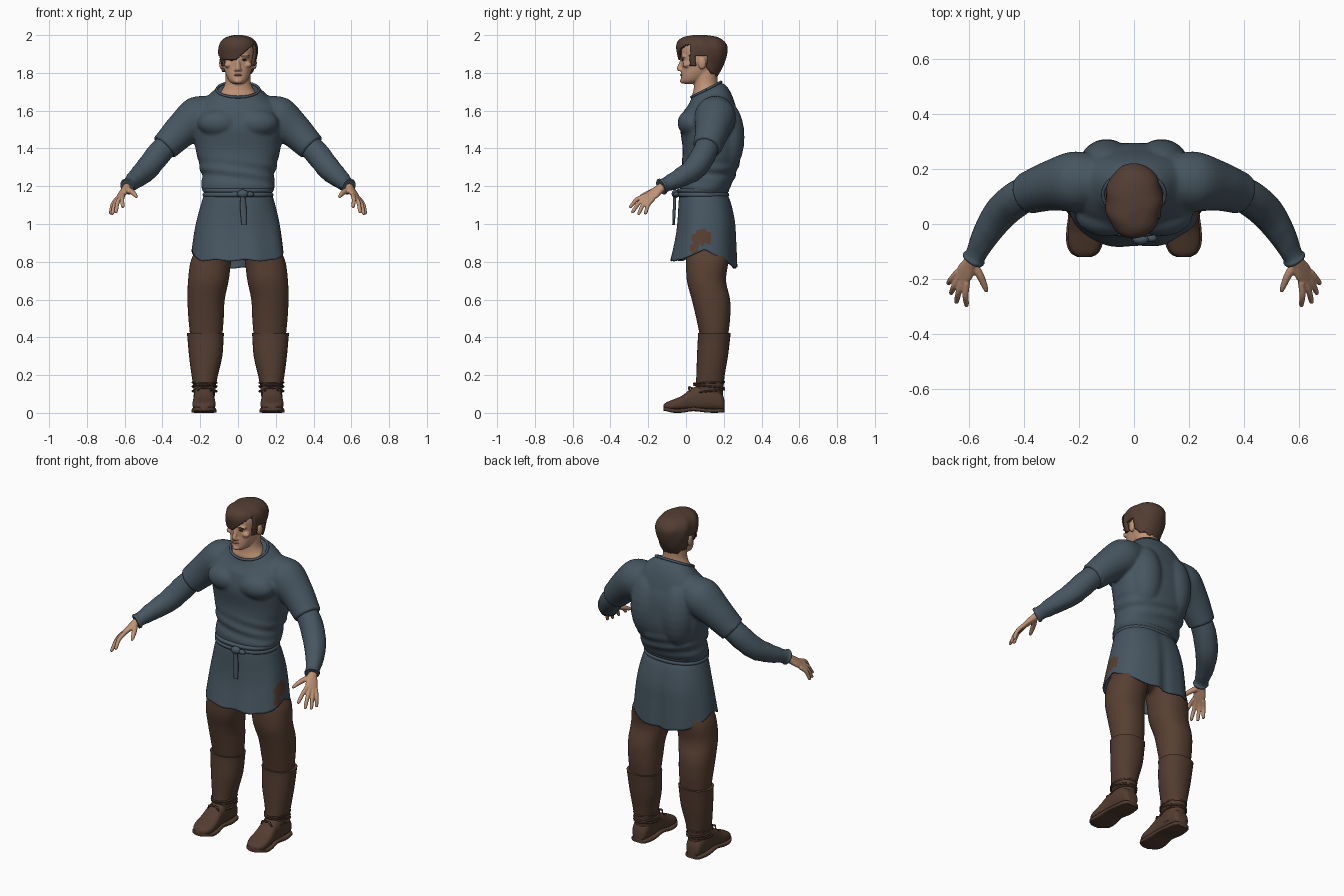
import bpy, bmesh, math
from mathutils import Vector as V, Matrix

cube = bpy.data.objects.get("Cube")
if cube:
    bpy.data.objects.remove(cube)


def material(name, rgb):
    m = bpy.data.materials.new(name)
    m.use_nodes = True
    m.diffuse_color = (*rgb, 1)
    m.node_tree.nodes["Principled BSDF"].inputs["Base Color"].default_value = (*rgb, 1)
    return m


slate = material("slate cloth", (.062, .092, .118))
brown = material("brown trousers", (.095, .050, .032))
leather = material("boot leather", (.086, .046, .030))
hair_brown = material("hair brown", (.085, .047, .033))
skin = material("skin", (.52, .29, .18))
lip = material("lips", (.36, .16, .11))
dark = material("dark eye", (.03, .02, .016))


def ring_loft(bm, secs, n=32, sub=4, p=2.0):
    """Smooth loft through elliptical sections given as (centre, u, v)."""
    def cr(a, b, c, d, t):
        return .5 * (2*b + (c-a)*t + (2*a-5*b+4*c-d)*t*t + (3*b-a-3*c+d)*t**3)
    fine, last = [], len(secs) - 1
    for i in range(last):
        q = [secs[max(0, min(last, i + k))] for k in (-1, 0, 1, 2)]
        for s in range(sub):
            fine.append([cr(*(sec[k] for sec in q), s / sub) for k in range(3)])
    fine.append(secs[-1])

    def power(c):
        return math.copysign(abs(c) ** (2 / p), c)
    loops = []
    for c, u, v in fine:
        angles = [2 * math.pi * j / n for j in range(n)]
        loops.append([bm.verts.new(c + u*power(math.cos(a)) + v*power(math.sin(a))) for a in angles])
    for a, b in zip(loops, loops[1:]):
        for j in range(n):
            bm.faces.new((a[j], a[(j+1) % n], b[(j+1) % n], b[j]))
    bm.faces.new(loops[0][::-1])
    bm.faces.new(loops[-1])


def stack(bm, rows, cx=0, **kw):
    """Upright loft from rows of (z, half width, front y, back y[, centre x])."""
    ring_loft(bm, [(V((r[4] if len(r) > 4 else cx, (r[2]+r[3])/2, r[0])), V((r[1], 0, 0)),
                    V((0, (r[3]-r[2])/2, 0))) for r in rows], **kw)


def tube(bm, pts, n=20, sub=4):
    """Limb along points of (x, y, z, radius)."""
    secs = []
    for i, q in enumerate(pts):
        t = (V(pts[min(i+1, len(pts)-1)][:3]) - V(pts[max(i-1, 0)][:3])).normalized()
        u = t.cross(V((.3, 1, .2))).normalized()
        secs.append((V(q[:3]), u * q[3], t.cross(u) * q[3]))
    ring_loft(bm, secs, n, sub)


def blob(bm, c, r):
    bmesh.ops.create_uvsphere(bm, u_segments=20, v_segments=12, radius=1,
                              matrix=Matrix.Translation(c) @ Matrix.Diagonal((*r, 1)))


def finish(name, bm, mats, mirror=False, voxel=0, smooth=4, thick=0):
    if not thick:
        bmesh.ops.recalc_face_normals(bm, faces=bm.faces)
    me = bpy.data.meshes.new(name)
    bm.to_mesh(me)
    bm.free()
    for m in mats:
        me.materials.append(m)
    for f in me.polygons:
        f.use_smooth = True
    me.set_sharp_from_angle(angle=math.radians(50))
    ob = bpy.data.objects.new(name, me)
    bpy.context.scene.collection.objects.link(ob)
    if mirror:
        ob.modifiers.new("Mirror", 'MIRROR')
    if voxel:
        r = ob.modifiers.new("Remesh", 'REMESH')
        r.mode, r.voxel_size, r.use_smooth_shade = 'VOXEL', voxel, True
        s = ob.modifiers.new("Smooth", 'SMOOTH')
        s.factor, s.iterations = .5, smooth
    if thick:
        s = ob.modifiers.new("Solidify", 'SOLIDIFY')
        s.thickness, s.offset = thick, -1
    return ob


# Tunic body: torso, chest, back muscles and short sleeves fused together
bm = bmesh.new()
stack(bm, [(1.15, .172, -.025, .21), (1.195, .195, -.032, .235), (1.24, .19, -.025, .255),
           (1.31, .205, -.022, .28), (1.4, .225, -.018, .295), (1.5, .235, -.03, .292),
           (1.57, .23, -.02, .28), (1.63, .2, .0, .255), (1.68, .145, .02, .22),
           (1.71, .113, .028, .185)], n=64, sub=6, p=2.3)
for v in bm.verts:
    x, y, z = v.co
    fold = max(0, 1 - abs(z - 1.27) / .1) * .006 * math.sin(95*z + 14*x + 9*y)
    v.co += V((x, y - .12, 0)).normalized() * fold
    v.co.z += .5 * (y - .11) * min(1, max(0, (z - 1.6) / .1))
for s in (1, -1):
    blob(bm, (s*.1, .035, 1.535), (.115, .08, .075))
    blob(bm, (s*.1, .215, 1.46), (.1, .095, .19))
    tube(bm, [(s*.12, .16, 1.6, .085), (s*.21, .155, 1.568, .11), (s*.3, .14, 1.495, .092),
              (s*.365, .12, 1.43, .08), (s*.39, .11, 1.405, .077)], n=32)
finish("tunic_body", bm, [slate], voxel=.009, smooth=5)

# Collar rim and sleeve hem rims
bm = bmesh.new()
loop = [(.113*math.cos(a), .107 + .079*math.sin(a), 1.712 + .04*math.sin(a), .007)
        for a in [k * math.pi / 12 for k in range(25)]]
tube(bm, loop, n=8, sub=2)
finish("collar", bm, [slate])

# Long under sleeves
bm = bmesh.new()
tube(bm, [(.36, .12, 1.435, .06), (.42, .095, 1.37, .065), (.485, .04, 1.29, .062),
          (.54, -.04, 1.24, .05), (.575, -.11, 1.208, .038), (.583, -.125, 1.2, .043),
          (.588, -.133, 1.196, .04)], n=28)
for v in bm.verts:
    v.co.z += .003 * math.sin(90 * v.co.x) * math.sin(70 * v.co.y)
finish("under_sleeve", bm, [slate], mirror=True)

# Skirt of the tunic with an uneven hem and a worn patch on one side
bm = bmesh.new()
stack(bm, [(.75, .243, -.083, .272), (.9, .226, -.055, .266), (1.0, .21, -.045, .26),
           (1.1, .19, -.04, .24), (1.15, .178, -.035, .222), (1.19, .17, -.03, .21)],
      n=96, sub=8, p=2.4)
bmesh.ops.recalc_face_normals(bm, faces=bm.faces)
bmesh.ops.delete(bm, geom=[f for f in bm.faces if len(f.verts) > 4], context='FACES_ONLY')
for v in bm.verts:
    x, y, z = v.co
    t = (y - .1) / .175
    hem = .868 - .06 * min(1, max(0, -1.4*t)) - .103 * max(0, t) + .004 * math.sin(40*x)
    f = (z - .75) / .44
    v.co.z = hem + f * (1.19 - hem)
    v.co += V((x, y - .1, 0)).normalized() * .004 * (1 - f) * math.sin(34*x + 25*y)
    if y > .2:
        v.co.y -= .02 * math.exp(-(x/.03)**2) * (1 - f)
for f in bm.faces:
    x, y, z = f.calc_center_median()
    y += .006 * math.sin(110 * z)
    if x > .12 and (((y-.085)/.05)**2 + ((z-.93)/.042)**2 < 1 or (abs(y-.048) < .022 and z < .93)):
        f.material_index = 1
finish("tunic_skirt", bm, [slate, brown], thick=.008)

# Cord belt with knot and hanging end
bm = bmesh.new()
stack(bm, [(1.142, .168, -.025, .21), (1.146, .184, -.044, .224), (1.158, .187, -.048, .228),
           (1.166, .181, -.042, .222), (1.176, .187, -.047, .228), (1.186, .184, -.043, .224),
           (1.19, .168, -.025, .21)], n=64, p=2.3)
blob(bm, (.025, -.056, 1.16), (.03, .02, .022))
blob(bm, (.062, -.052, 1.157), (.022, .014, .014))
ring_loft(bm, [(V((.025, -.06, 1.15)), V((.012, 0, 0)), V((0, .008, 0))),
               (V((.028, -.062, 1.08)), V((.017, 0, 0)), V((0, .008, 0))),
               (V((.032, -.066, .995)), V((.013, 0, 0)), V((0, .007, 0)))], n=16)
finish("cord_belt", bm, [slate])

# Trousers
bm = bmesh.new()
stack(bm, [(.4, .085, .075, .222, .168), (.5, .094, .054, .234, .169), (.6, .099, .03, .234, .169),
           (.7, .108, .004, .212, .157), (.8, .108, .0, .225, .144), (.87, .1, .0, .225, .122),
           (.98, .09, .01, .21, .105)], p=2.2)
blob(bm, (0, .11, .95), (.17, .1, .12))
finish("trousers", bm, [brown], mirror=True, voxel=.011, smooth=3)

# Tall boots: shaft, foot and sole
bm = bmesh.new()
stack(bm, [(.05, .052, .05, .19, .178), (.13, .058, .05, .198, .177), (.2, .07, .055, .205, .176),
           (.3, .088, .058, .222, .171), (.4, .096, .063, .234, .172), (.424, .099, .063, .237, .172)],
      p=2.2)
foot = [(.203, .03, .07), (.185, .046, .11), (.12, .055, .15), (.04, .053, .135), (-.02, .06, .092),
        (-.07, .06, .07), (-.105, .045, .055), (-.12, .02, .042)]
ring_loft(bm, [(V((.18, y, (h+.012)/2)), V((w, 0, 0)), V((0, 0, (h-.012)/2))) for y, w, h in foot],
          n=28, p=2.6)
ring_loft(bm, [(V((.18, y, .012 + (.008 if -.02 < y < .06 or y < -.1 else 0))), V((w+.006, 0, 0)),
                V((0, 0, .011))) for y, w, h in foot], n=28, p=5)
finish("boot", bm, [leather], mirror=True)

# Boot laces around the ankle with a small bow
bm = bmesh.new()
for z, tilt in ((.115, .1), (.14, -.1), (.16, .05)):
    tube(bm, [(.177 + .064*math.cos(a), .122 + .08*math.sin(a), z + .08*tilt*math.sin(a), .005)
              for a in [k * math.pi / 10 for k in range(21)]], n=8, sub=1)
for s in (1, -1):
    tube(bm, [(.177, .035, .13, .005), (.177 + s*.025, .015, .135, .006),
              (.177 + s*.035, .02, .115, .004)], n=8)
finish("boot_laces", bm, [leather], mirror=True)

# Hands: palm, four spread fingers and thumb
bm = bmesh.new()
fan = V((.6, .73, -.34)).normalized()
wrist, knuckle = V((.58, -.115, 1.205)), V((.625, -.193, 1.143))
flat = fan.cross(knuckle - wrist).normalized()
ring_loft(bm, [(wrist.lerp(knuckle, t), fan * w, flat * h) for t, w, h in
               ((0, .024, .022), (.35, .027, .02), (.75, .036, .016), (1.08, .032, .012))], n=20, p=2.3)
tips = [(.61, -.3, 1.088), (.648, -.288, 1.06), (.668, -.255, 1.05), (.678, -.218, 1.052)]
for k, tip in enumerate(tips):
    base, tip = knuckle + fan * (-.027 + .018*k), V(tip)
    mid = base.lerp(tip, .5) + V((.004, -.004, .01))
    tube(bm, [(*base, .0125), (*mid, .0115), (*base.lerp(tip, .9), .0095), (*tip, .006)], n=12)
tube(bm, [(.59, -.14, 1.185, .016), (.562, -.185, 1.17, .015), (.546, -.22, 1.155, .012),
          (.536, -.247, 1.142, .007)], n=12)
finish("hand", bm, [skin], mirror=True, voxel=.0045, smooth=2)

# Head, neck and ears
bm = bmesh.new()
stack(bm, [(1.742, .026, -.012, .04), (1.757, .047, -.024, .08), (1.79, .064, -.026, .13),
           (1.83, .075, -.023, .17), (1.88, .082, -.025, .19), (1.93, .085, -.022, .2),
           (1.965, .066, .0, .17), (1.985, .03, .04, .12)], n=40, p=2.2)
stack(bm, [(1.62, .115, .04, .17), (1.68, .106, .034, .178), (1.71, .085, .04, .178),
           (1.75, .068, .042, .168), (1.83, .066, .04, .17)], n=32)
tube(bm, [(0, -.018, 1.882, .009), (0, -.028, 1.85, .01), (0, -.036, 1.824, .0135),
          (0, -.03, 1.812, .012)], n=14)
for s in (1, -1):
    blob(bm, (s*.036, -.016, 1.887), (.03, .014, .009))
    blob(bm, (s*.052, .002, 1.843), (.022, .02, .016))
    blob(bm, (s*.013, -.028, 1.816), (.008, .012, .007))
    blob(bm, (s*.087, .085, 1.852), (.013, .022, .034))
blob(bm, (0, -.018, 1.757), (.022, .014, .014))
finish("head", bm, [skin], voxel=.005, smooth=3)

# Eyes, brows and mouth
for name, mat, parts in (
        ("eye", dark, [(s*.033, -.018, 1.869, .013, .007, .005) for s in (1, -1)]),
        ("eyebrow", hair_brown, [(s*.036, -.024, 1.889, .021, .007, .004) for s in (1, -1)]),
        ("mouth", lip, [(0, -.024, 1.789, .023, .007, .0055)])):
    bm = bmesh.new()
    for q in parts:
        blob(bm, q[:3], q[3:])
    finish(name, bm, [mat])

# Hair: a shell trimmed along a hairline, with a fringe swept to one side


def hairline(x, y):
    if y < .02:
        return 1.872 + .9 * max(0, x + .005)
    if y < .05:
        return 1.835
    if y < .112:
        return 1.888
    return 1.815 - .6 * (y - .112) + .008 * math.sin(160 * x)


bm = bmesh.new()
stack(bm, [(1.755, .06, .03, .15), (1.8, .084, -.005, .178), (1.85, .094, -.034, .203),
           (1.9, .103, -.047, .218), (1.94, .102, -.052, .219), (1.97, .088, -.042, .2),
           (1.99, .06, -.012, .165), (2.0, .02, .04, .11)], n=96, sub=8, p=2.15)
bmesh.ops.recalc_face_normals(bm, faces=bm.faces)
low = []
for f in bm.faces:
    c = f.calc_center_median()
    if c.z < hairline(c.x, c.y):
        low.append(f)
bmesh.ops.delete(bm, geom=low, context='FACES')
for v in bm.verts:
    v.co.x += .0025 * math.sin(70 * v.co.y + 30 * v.co.z)
finish("hair", bm, [hair_brown], thick=.016)
